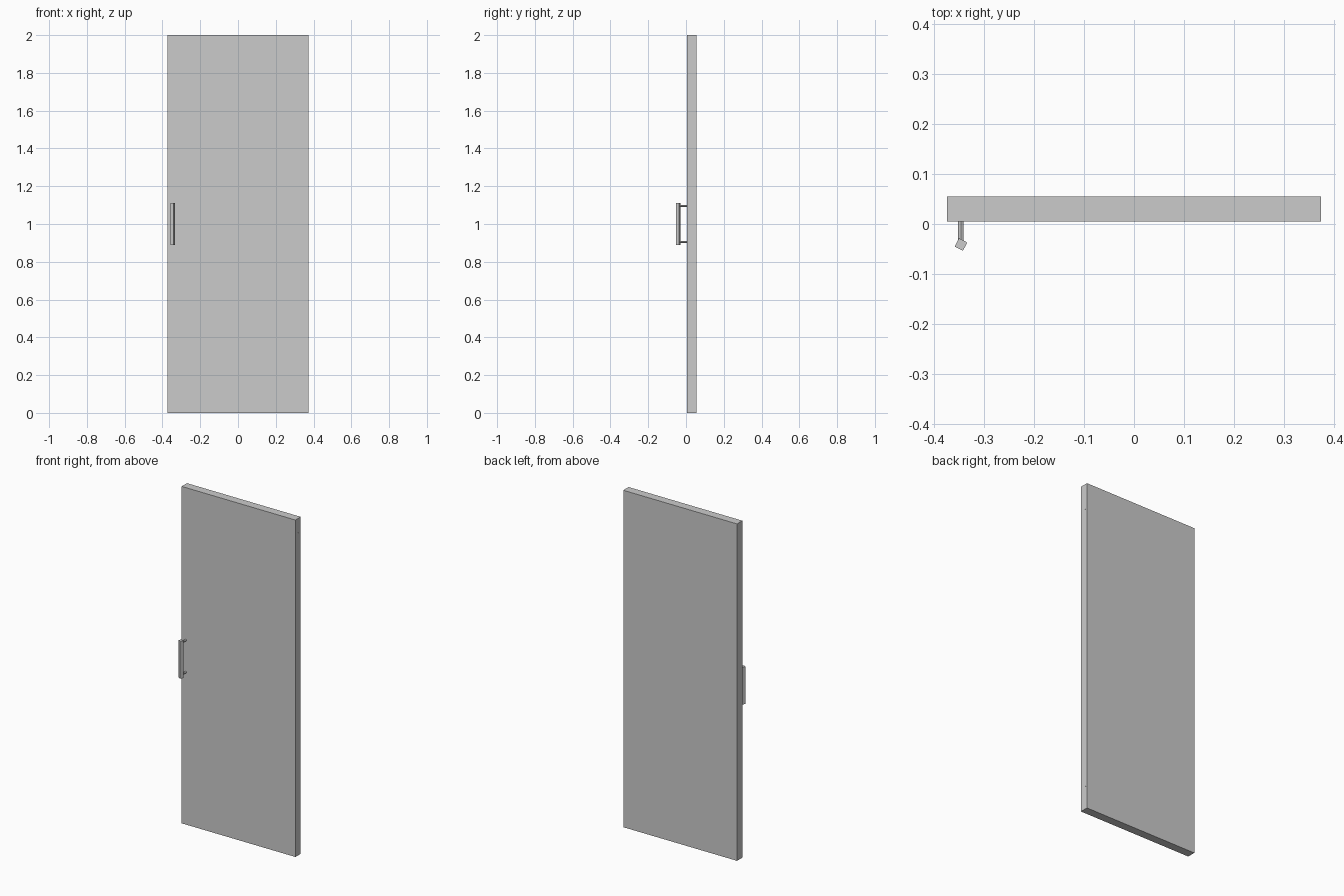
import bpy
from math import radians

if "Cube" in bpy.data.objects:
    bpy.data.objects.remove(bpy.data.objects["Cube"])


def box(name, center, size, rot_z=0.0):
    bpy.ops.mesh.primitive_cube_add(size=1, location=center, rotation=(0, 0, rot_z))
    ob = bpy.context.object
    ob.name = name
    ob.scale = size
    bpy.ops.object.transform_apply(location=False, rotation=False, scale=True)
    return ob


# door slab
box("door_panel", (0, 0.03, 1.0), (0.747, 0.05, 2.0))

# hinge plates set in the right edge
for name, z in (("hinge_lower", 0.172), ("hinge_upper", 1.88)):
    box(name, (0.372, 0.038, z), (0.004, 0.02, 0.069))

# square pull bar, turned about its length
HX = -0.346
box("handle_bar", (HX, -0.041, 1.0), (0.0185, 0.0185, 0.222), radians(-27))

# round posts joining the bar to the panel
for name, z in (("handle_post_lower", 0.905), ("handle_post_upper", 1.095)):
    bpy.ops.mesh.primitive_cylinder_add(vertices=12, radius=0.0055, depth=0.042,
                                        location=(HX, -0.015, z),
                                        rotation=(radians(90), 0, 0))
    post = bpy.context.object
    post.name = name
    bpy.ops.object.shade_smooth_by_angle()
